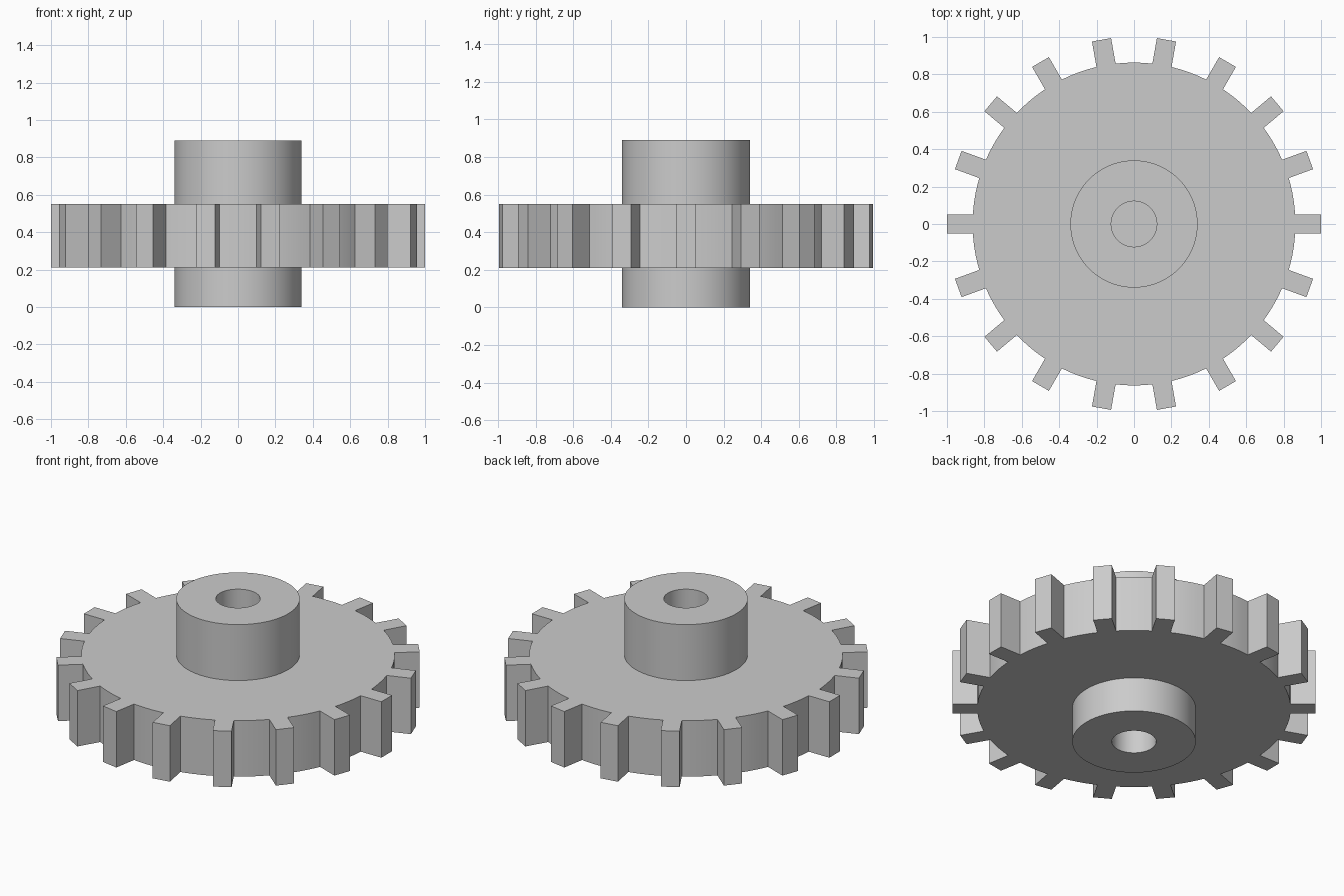
import bpy, bmesh, math

if "Cube" in bpy.data.objects:
    bpy.data.objects.remove(bpy.data.objects["Cube"])

TEETH, ROOT_R, TIP_R, HALF_W = 18, 0.863, 1.0, 0.052
DISC_Z, TOP_Z = (0.21, 0.55), 0.89
HUB_R, BORE_R, SEGS = 0.34, 0.122, 96

metal = bpy.data.materials.new("light grey")
metal.diffuse_color = (0.6, 0.6, 0.6, 1)
metal.use_nodes = True
metal.node_tree.nodes["Principled BSDF"].inputs["Base Color"].default_value = metal.diffuse_color


def finish(name, bm):
    """Turn a bmesh into a named, shaded object."""
    bmesh.ops.recalc_face_normals(bm, faces=bm.faces)
    mesh = bpy.data.meshes.new(name)
    bm.to_mesh(mesh)
    bm.free()
    mesh.materials.append(metal)
    obj = bpy.data.objects.new(name, mesh)
    bpy.context.collection.objects.link(obj)
    bpy.ops.object.select_all(action='DESELECT')
    obj.select_set(True)
    bpy.context.view_layer.objects.active = obj
    bpy.ops.object.shade_smooth_by_angle(angle=math.radians(25))
    return obj


def gear_outline():
    """Square teeth joined by arcs of the root circle."""
    pitch = 2 * math.pi / TEETH
    root_a = math.asin(HALF_W / ROOT_R)
    root_x = ROOT_R * math.cos(root_a)
    steps = 5
    points = []
    for i in range(TEETH):
        a = i * pitch
        c, s = math.cos(a), math.sin(a)
        for x, y in ((root_x, -HALF_W), (TIP_R, -HALF_W), (TIP_R, HALF_W), (root_x, HALF_W)):
            points.append((x * c - y * s, x * s + y * c))
        for k in range(1, steps):
            t = a + root_a + (pitch - 2 * root_a) * k / steps
            points.append((ROOT_R * math.cos(t), ROOT_R * math.sin(t)))
    return points


# Toothed disc: outline extruded upward
bm = bmesh.new()
face = bm.faces.new([bm.verts.new((x, y, DISC_Z[0])) for x, y in gear_outline()])
new = bmesh.ops.extrude_face_region(bm, geom=[face])["geom"]
bmesh.ops.translate(bm, vec=(0, 0, DISC_Z[1] - DISC_Z[0]),
                    verts=[g for g in new if isinstance(g, bmesh.types.BMVert)])
finish("toothed_disc", bm)


def hub(name, z0, z1):
    """Ring-shaped collar around the bore."""
    bm = bmesh.new()
    rings = []
    for r, z in ((BORE_R, z0), (HUB_R, z0), (HUB_R, z1), (BORE_R, z1)):
        rings.append([bm.verts.new((r * math.cos(2 * math.pi * i / SEGS),
                                    r * math.sin(2 * math.pi * i / SEGS), z))
                      for i in range(SEGS)])
    for j in range(4):
        a, b = rings[j], rings[(j + 1) % 4]
        for i in range(SEGS):
            n = (i + 1) % SEGS
            bm.faces.new((a[i], a[n], b[n], b[i]))
    finish(name, bm)


# Collars above and below the disc, set slightly into it
hub("upper_hub", DISC_Z[1] - 0.02, TOP_Z)
hub("lower_hub", 0, DISC_Z[0] + 0.02)
